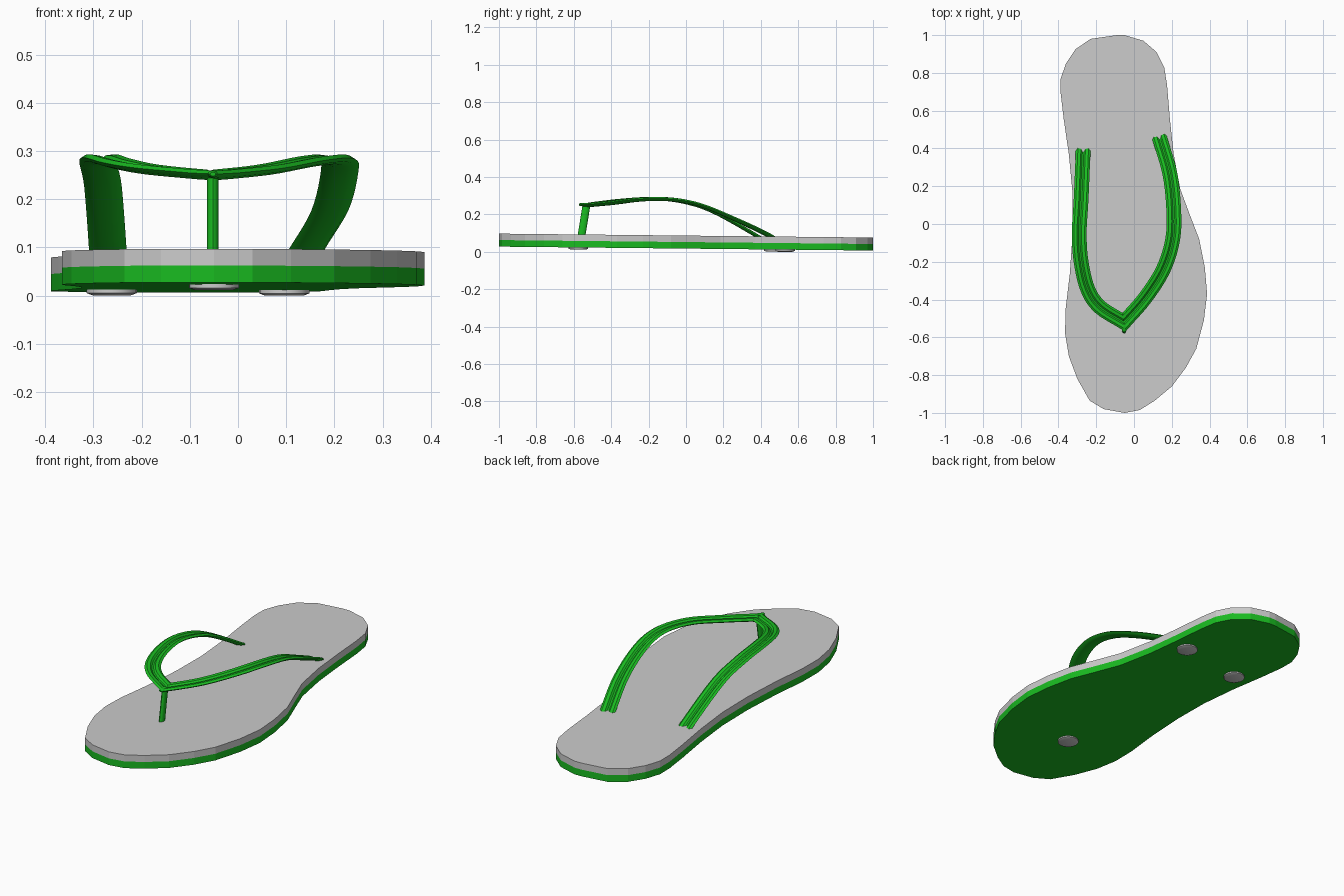
import bpy, bmesh
from math import cos, sin, pi
from mathutils import Vector

if "Cube" in bpy.data.objects:
    bpy.data.objects.remove(bpy.data.objects["Cube"])

green = bpy.data.materials.new("green_rubber")
green.diffuse_color = (0.01, 0.5, 0.015, 1)
green.use_nodes = True
green.node_tree.nodes["Principled BSDF"].inputs["Base Color"].default_value = green.diffuse_color

TILT = -0.0105  # the sole slopes down towards the heel


def make(name, verts, faces, mat=None, smooth=None):
    me = bpy.data.meshes.new(name)
    me.from_pydata([tuple(v) for v in verts], [], faces)
    bm = bmesh.new()
    bm.from_mesh(me)
    bmesh.ops.recalc_face_normals(bm, faces=bm.faces)
    bm.to_mesh(me)
    bm.free()
    ob = bpy.data.objects.new(name, me)
    bpy.context.collection.objects.link(ob)
    if mat:
        me.materials.append(mat)
    if smooth:
        bpy.ops.object.select_all(action='DESELECT')
        ob.select_set(True)
        bpy.context.view_layer.objects.active = ob
        bpy.ops.object.shade_smooth_by_angle(angle=smooth)
    return ob


def skin(name, rings, mat=None, smooth=None):
    """Join closed rings of points into a capped solid."""
    n = len(rings[0])
    verts = [p for r in rings for p in r]
    faces = [(k*n + i, k*n + (i+1) % n, (k+1)*n + (i+1) % n, (k+1)*n + i)
             for k in range(len(rings)-1) for i in range(n)]
    faces += [tuple(range(n)), tuple(range(len(verts)-n, len(verts)))]
    return make(name, verts, faces, mat, smooth)


# Sole: one outline, two layers
outline = [(-.09, 1), (-.05, 1), (.05, .97), (.12, .91), (.16, .83), (.175, .735),
           (.19, .555), (.21, .37), (.245, .185), (.295, .05), (.345, -.08),
           (.375, -.23), (.387, -.37), (.37, -.51), (.33, -.66), (.275, -.76),
           (.2, -.86), (.11, -.935), (.03, -.985), (-.05, -1), (-.16, -.98),
           (-.235, -.935), (-.3, -.82), (-.345, -.7), (-.365, -.58), (-.362, -.45),
           (-.34, -.265), (-.325, -.05), (-.325, .16), (-.345, .37), (-.372, .555),
           (-.388, .69), (-.388, .77), (-.36, .85), (-.31, .925), (-.23, .98)]


def layer(z):
    return [(x, y, z + TILT*y) for x, y in outline]


skin("sole_bottom", [layer(.017), layer(.052)], green)
skin("sole_top", [layer(.052), layer(.0865)])

# Plugs under the sole where the straps pass through
for name, x, y in (("plug_front", -.05, -.575), ("plug_left", -.262, .47),
                   ("plug_right", .096, .53)):
    rings = []
    for r, z in ((.052, .02), (.052, .010), (.040, .0055)):
        rings.append([(x + r*cos(a*pi/12), y + r*sin(a*pi/12), z + TILT*y)
                      for a in range(24)])
    skin(name, rings, None, .6)


# Straps: a grooved section swept along one path, mitred at the toe
def spline(pts, steps=5):
    p = [Vector(q) for q in pts]
    p = [2*p[0] - p[1]] + p + [2*p[-1] - p[-2]]
    out = []
    for i in range(1, len(p)-2):
        a, b, c, d = p[i-1:i+3]
        for s in range(steps):
            t = s/steps
            out.append(.5*(2*b + (c-a)*t + (2*a-5*b+4*c-d)*t*t + (3*b-a-3*c+d)*t**3))
    return out + [p[-2]]


tip = (-.053, -.52, .249)
left = spline([(-.268, .43, .045), (-.27, .37, .09), (-.28, .13, .222), (-.29, -.05, .274),
               (-.28, -.2, .283), (-.245, -.345, .273), (-.18, -.44, .261), tip])
right = spline([tip, (.06, -.39, .261), (.155, -.24, .279), (.205, -.08, .28),
                (.21, .08, .249), (.19, .265, .172), (.14, .44, .088), (.125, .49, .05)])
path = left + right[1:]
section = [(-.039, .003), (-.028, .010), (-.012, .008), (-.004, 0), (.004, 0), (.012, .008),
           (.028, .010), (.039, .003), (.030, -.005), (.012, -.010), (-.012, -.010),
           (-.030, -.005)]
rings = []
for i, p in enumerate(path):
    d0 = (p - path[max(i-1, 0)]) if i else path[1] - p
    d1 = (path[i+1] - p) if i < len(path)-1 else d0
    d0, d1 = d0.normalized(), d1.normalized()
    t = (d0 + d1).normalized()
    side = Vector((-t.y, t.x, 0)).normalized()
    up = t.cross(side).normalized()
    miter = 1/max(t.dot(d1), .3)
    rings.append([p + side*u*miter + up*v for u, v in section])
skin("straps", rings, green, .5)

# Toe post, leaning slightly back, with a small nub at the front of the strap
rings = []
for y, z in ((-.563, .06), (-.532, .25)):
    rings.append([(-.052 + .012*cos(a*pi/6), y + .021*sin(a*pi/6), z) for a in range(12)])
skin("toe_post", rings, green, .7)
skin("toe_nub", [[(-.052 + r*cos(a*pi/4), y, .252 + .7*r*sin(a*pi/4)) for a in range(8)]
                 for y, r in ((-.53, .012), (-.565, .011), (-.572, .006))], green, .7)
